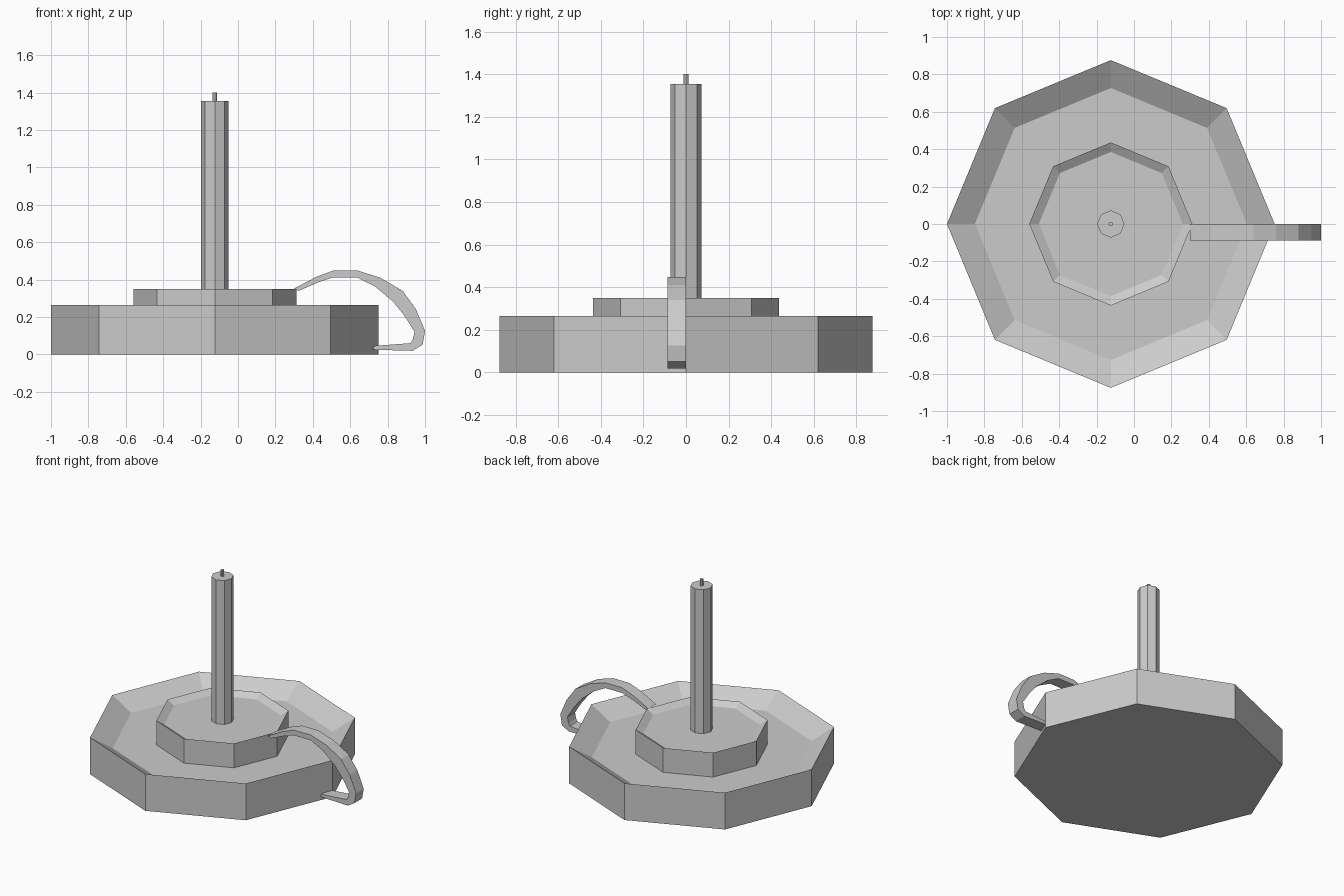
import bpy
import bmesh
from math import cos, sin, pi

cube = bpy.data.objects.get("Cube")
if cube:
    bpy.data.objects.remove(cube, do_unlink=True)

CENTRE_X = -0.124
SIDES = 8

grey = bpy.data.materials.new("plain grey")
grey.use_nodes = True
colour = (0.6, 0.6, 0.6, 1)
grey.diffuse_color = colour
grey.node_tree.nodes["Principled BSDF"].inputs["Base Color"].default_value = colour


def finish(name, bm):
    """Turn a bmesh into a flat-shaded object with the grey material."""
    bmesh.ops.recalc_face_normals(bm, faces=bm.faces[:])
    mesh = bpy.data.meshes.new(name)
    bm.to_mesh(mesh)
    bm.free()
    mesh.materials.append(grey)
    obj = bpy.data.objects.new(name, mesh)
    bpy.context.collection.objects.link(obj)
    return obj


def octagon_solid(name, profile):
    """Stack octagonal rings given as (radius, height) and cap both ends."""
    bm = bmesh.new()
    rings = []
    for radius, z in profile:
        angles = [2 * pi * i / SIDES for i in range(SIDES)]
        rings.append([bm.verts.new((CENTRE_X + radius * cos(a), radius * sin(a), z))
                      for a in angles])
    for low, high in zip(rings, rings[1:]):
        for i in range(SIDES):
            j = (i + 1) % SIDES
            bm.faces.new((low[i], low[j], high[j], high[i]))
    bm.faces.new(rings[0])
    bm.faces.new(rings[-1])
    return finish(name, bm)


def strap(name, outer, inner, y_front, y_back):
    """Band of rectangular section between an outer and an inner path in xz."""
    bm = bmesh.new()
    sections = []
    for (xo, zo), (xi, zi) in zip(outer, inner):
        corners = ((xo, y_front, zo), (xo, y_back, zo), (xi, y_back, zi), (xi, y_front, zi))
        sections.append([bm.verts.new(c) for c in corners])
    for a, b in zip(sections, sections[1:]):
        for i in range(4):
            j = (i + 1) % 4
            bm.faces.new((a[i], a[j], b[j], b[i]))
    bm.faces.new(sections[0])
    bm.faces.new(sections[-1])
    return finish(name, bm)


# Wide dish with a sharp rim sloping in to a sunken floor
octagon_solid("dish", [(0.876, 0), (0.876, 0.264), (0.727, 0.175)])

# Raised cup that holds the candle
octagon_solid("candle_cup", [(0.436, 0.17), (0.436, 0.35), (0.385, 0.32)])

# Candle and wick
octagon_solid("candle", [(0.073, 0.315), (0.073, 1.355)])
octagon_solid("wick", [(0.012, 1.35), (0.012, 1.4)])

# Curved carrying handle from the cup rim down to the dish wall
outer_path = [(0.30, 0.352), (0.42, 0.415), (0.51, 0.448), (0.64, 0.448), (0.76, 0.41),
              (0.88, 0.34), (0.95, 0.244), (1.0, 0.126), (0.987, 0.051), (0.933, 0.019),
              (0.72, 0.025)]
inner_path = [(0.325, 0.34), (0.43, 0.385), (0.505, 0.41), (0.64, 0.41), (0.735, 0.361),
              (0.83, 0.281), (0.89, 0.206), (0.944, 0.121), (0.935, 0.08), (0.925, 0.06),
              (0.725, 0.045)]
strap("handle", outer_path, inner_path, -0.087, 0)
